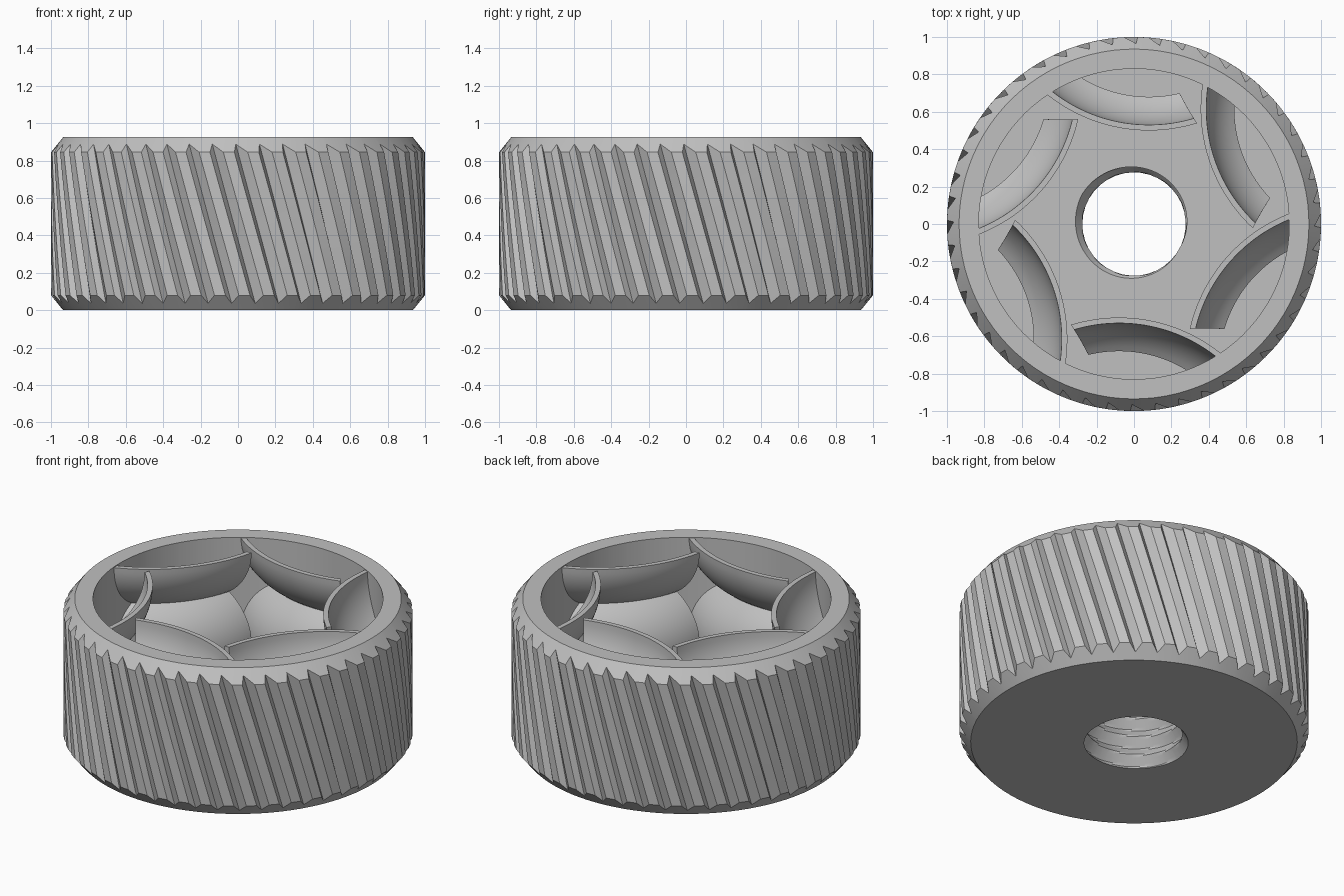
import bpy, bmesh
from math import pi, sin, cos, asin, radians

old = bpy.data.objects.get("Cube")
if old:
    bpy.data.objects.remove(old, do_unlink=True)

grey = bpy.data.materials.new("plain grey")
grey.use_nodes = True
COLOR = (0.53, 0.53, 0.53, 1)
grey.diffuse_color = COLOR
grey.node_tree.nodes["Principled BSDF"].inputs["Base Color"].default_value = COLOR

TOP, FLOOR = 0.925, 0.35
TEETH, GROOVE, TWIST = 48, 0.035, 0.28
RIM, POCKET, BORE = 0.935, 0.83, 0.275
LOW, HIGH = 0.08, 0.845          # where the bevels meet the grip


def finish(name, bm, angle):
    bmesh.ops.recalc_face_normals(bm, faces=bm.faces)
    mesh = bpy.data.meshes.new(name)
    bm.to_mesh(mesh)
    bm.free()
    mesh.materials.append(grey)
    obj = bpy.data.objects.new(name, mesh)
    bpy.context.collection.objects.link(obj)
    bpy.ops.object.select_all(action='DESELECT')
    obj.select_set(True)
    bpy.context.view_layer.objects.active = obj
    bpy.ops.object.shade_smooth_by_angle(angle=radians(angle))


def bridge(bm, a, b):
    n = len(a)
    for i in range(n):
        j = (i + 1) % n
        bm.faces.new((a[i], a[j], b[j], b[i]))


# Saw-tooth grip: each tooth has a land, a steep side and a gentle side
columns = []
for t in range(TEETH):
    for part, radius in ((-0.6, 1), (-0.15, 1), (0, 1 - GROOVE)):
        columns.append((2 * pi * (t + part) / TEETH, radius))


def ring(bm, point):
    verts = []
    for angle, radius in columns:
        turn, r, z = point(angle, radius)
        verts.append(bm.verts.new((r * cos(angle + turn), r * sin(angle + turn), z)))
    return verts


def plain(r, z, turn=0):
    return lambda a, radius: (turn, r, z)


def grip(f):
    def point(a, radius):
        reach = (1 - radius) * LOW / (1 - RIM)
        z = (LOW - reach) * (1 - f) + (HIGH + reach) * f
        return TWIST * (HIGH - z), radius, z
    return point


# Helical thread inside the bore
def thread(z):
    def point(a, radius):
        phase = (z / 0.12 - a / (2 * pi)) % 1
        return 0, BORE + 0.045 * (1 - abs(2 * phase - 1)), z
    return point


bm = bmesh.new()
steps = 36
rings = [ring(bm, plain(RIM, 0, TWIST * HIGH))]
rings += [ring(bm, grip(k / 6)) for k in range(7)]
rings += [ring(bm, plain(r, z)) for r, z in
          ((RIM, TOP), (POCKET, TOP), (POCKET, FLOOR))]
rings += [ring(bm, thread(FLOOR * (1 - k / steps))) for k in range(steps + 1)]
for k in range(len(rings)):
    bridge(bm, rings[k], rings[(k + 1) % len(rings)])
finish("knurled_body", bm, 22)


# Six curved vanes: the wall sweeps out to a waist, then back in to the floor
ARC_X, ARC_Y, ARC_R = 0.08, 1.37, 0.84
WAIST, WALL, VANE_TOP = 0.15, 0.03, 0.92
HALF = (VANE_TOP - FLOOR) / 2
SWEEP = (WAIST ** 2 + HALF ** 2) / (2 * WAIST)
STEPS = 10

upper = []
for k in range(STEPS + 1):
    a = asin(HALF / SWEEP) * k / STEPS
    upper.append((SWEEP * (1 - cos(a)), VANE_TOP - SWEEP * sin(a)))
lower = [(o, VANE_TOP + FLOOR - z) for o, z in upper[-2::-1]]
face = upper + lower
profile = face + [(o - WALL, z) for o, z in face[::-1]]


def vane(index):
    bm = bmesh.new()
    spin = index * pi / 3
    sections, count = [], 28
    for k in range(count + 1):
        f = k / count
        loop = []
        for offset, z in profile:
            t = offset / WAIST
            start, end = -0.69 + 0.13 * t, 0.29 - 0.05 * t
            a = start + (end - start) * f
            r = ARC_R - offset
            x, y = ARC_X + r * sin(a), ARC_Y - r * cos(a)
            loop.append(bm.verts.new((x * cos(spin) - y * sin(spin),
                                      x * sin(spin) + y * cos(spin), z)))
        sections.append(loop)
    for a, b in zip(sections, sections[1:]):
        bridge(bm, a, b)
    # End caps follow the wall thickness
    for loop in (sections[0], sections[-1]):
        n = len(loop)
        for i in range(n // 2 - 1):
            bm.faces.new((loop[i], loop[i + 1], loop[n - 2 - i], loop[n - 1 - i]))
    finish(f"curved_vane_{index + 1}", bm, 35)


for i in range(6):
    vane(i)
